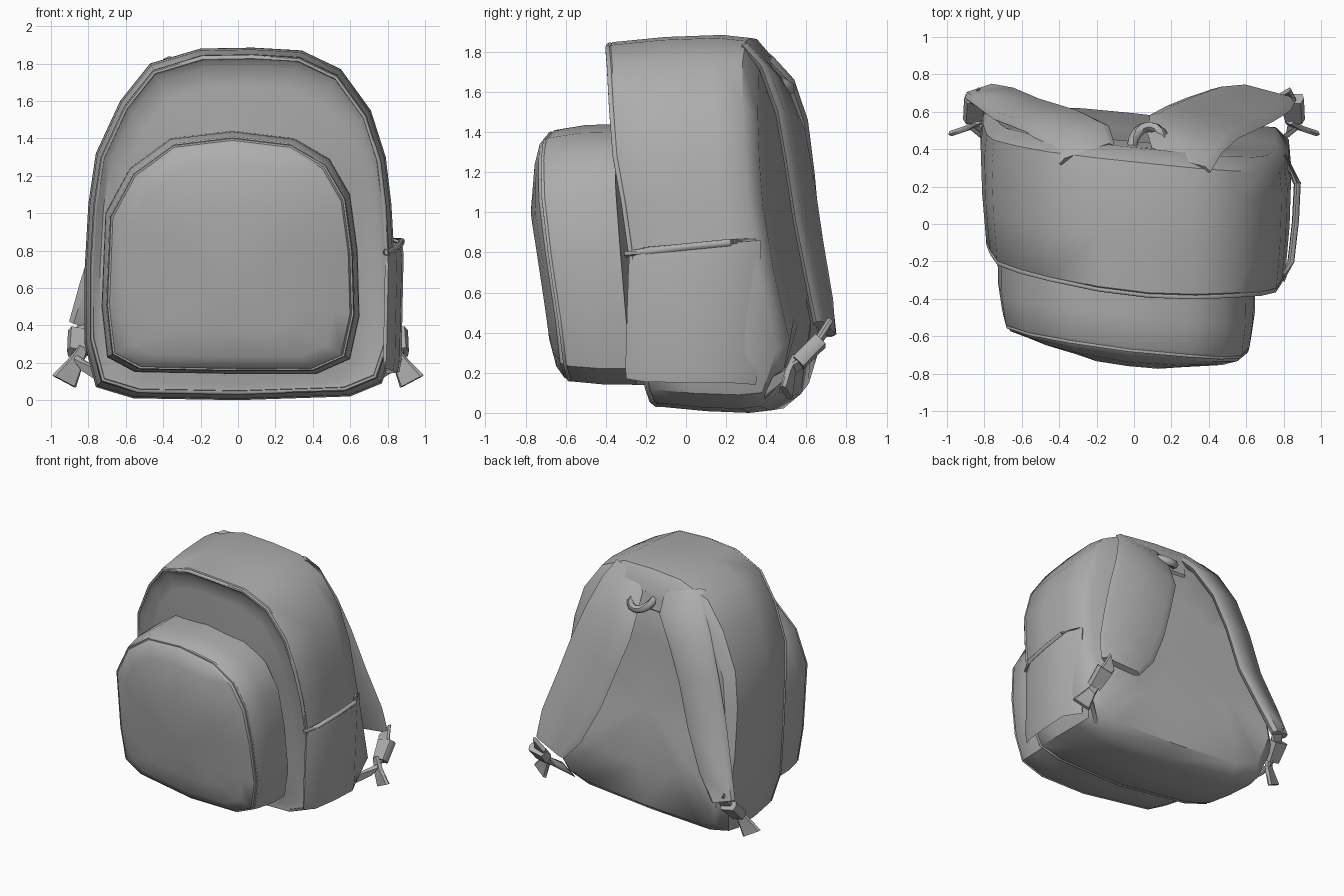
import bpy, bmesh, math
from mathutils import Vector

cube = bpy.data.objects.get("Cube")
if cube:
    bpy.data.objects.remove(cube)

grey = bpy.data.materials.new("grey_fabric")
grey.use_nodes = True
COLOR = (0.42, 0.42, 0.42, 1)
grey.diffuse_color = COLOR
bsdf = grey.node_tree.nodes["Principled BSDF"]
bsdf.inputs["Base Color"].default_value = COLOR
bsdf.inputs["Roughness"].default_value = 0.8


def finish(name, bm, angle=40):
    bmesh.ops.recalc_face_normals(bm, faces=bm.faces)
    mesh = bpy.data.meshes.new(name)
    bm.to_mesh(mesh)
    bm.free()
    mesh.materials.append(grey)
    obj = bpy.data.objects.new(name, mesh)
    bpy.context.collection.objects.link(obj)
    bpy.ops.object.select_all(action='DESELECT')
    obj.select_set(True)
    bpy.context.view_layer.objects.active = obj
    bpy.ops.object.shade_smooth_by_angle(angle=math.radians(angle))
    return obj


def lookup(table, z):
    """Piecewise linear value of a (z, value) table."""
    if z <= table[0][0]:
        return table[0][1]
    for (z0, a), (z1, b) in zip(table, table[1:]):
        if z <= z1:
            return a + (b - a) * (z - z0) / (z1 - z0)
    return table[-1][1]


def shell_point(x, z, t, front, back, bow):
    """Point between the slanted, bowed front and back of a padded shell."""
    y = lookup(front, z) * (1 - t) + lookup(back, z) * t
    return Vector((x, y - 0.105 * x + bow * (1 - t) * x * x, z))


def ring_points(outline, centre, t, s, shape):
    return [shell_point(centre[0] + (x - centre[0]) * s,
                        centre[1] + (z - centre[1]) * s, t, *shape) for x, z in outline]


def padded_shell(name, outline, centre, rings, shape):
    """Loft an outline through (depth, scale) rings and close both ends."""
    bm = bmesh.new()
    loops = [[bm.verts.new(p) for p in ring_points(outline, centre, t, s, shape)]
             for t, s in rings]
    n = len(outline)
    for a, b in zip(loops, loops[1:]):
        for i in range(n):
            bm.faces.new((a[i], a[(i + 1) % n], b[(i + 1) % n], b[i]))
    for loop, t in ((loops[0], rings[0][0]), (loops[-1], rings[-1][0])):
        hub = bm.verts.new(shell_point(centre[0], centre[1], t, *shape))
        for i in range(n):
            bm.faces.new((loop[i], loop[(i + 1) % n], hub))
    return finish(name, bm)


def strip(name, path, across, widths, thick, side=1):
    """Padded strip along a path; across is the direction of its width."""
    bm = bmesh.new()
    pts = [Vector((x * side, y, z)) for x, y, z in path]
    wide = Vector((across[0] * side, across[1], across[2])).normalized()
    loops = []
    for i, p in enumerate(pts):
        along = pts[min(i + 1, len(pts) - 1)] - pts[max(i - 1, 0)]
        up = along.cross(wide).normalized() * thick / 2
        w = wide * widths[i] / 2
        loops.append([bm.verts.new(p + w * a + up * b) for a, b in
                      ((-1, 0), (-0.8, 1), (0.8, 1), (1, 0), (0.8, -1), (-0.8, -1))])
    for a, b in zip(loops, loops[1:]):
        for i in range(6):
            j = (i + 1) % 6
            bm.faces.new((a[i], a[j], b[j], b[i]))
    bm.faces.new(loops[0])
    bm.faces.new(loops[-1])
    return finish(name, bm, 50)


def cord(name, points, radius, closed=True):
    """Thin round piping through the points."""
    bm = bmesh.new()
    n, loops = len(points), []
    for i, p in enumerate(points):
        a = points[i - 1] if closed or i else p
        b = points[(i + 1) % n] if closed or i < n - 1 else p
        d = (b - a).normalized()
        u = d.orthogonal() if abs(d.y) > 0.9 else d.cross(Vector((0, 1, 0)))
        u.normalize()
        v = d.cross(u)
        loops.append([bm.verts.new(p + (u * math.cos(k * math.tau / 6) + v * math.sin(k * math.tau / 6)) * radius)
                      for k in range(6)])
    for i in range(n if closed else n - 1):
        a, b = loops[i], loops[(i + 1) % n]
        for k in range(6):
            j = (k + 1) % 6
            bm.faces.new((a[k], a[j], b[j], b[k]))
    return finish(name, bm, 60)


# Main compartment
body_outline = [(-0.56, 0.01), (-0.76, 0.07), (-0.82, 0.3), (-0.82, 0.7), (-0.8, 1.05),
                (-0.76, 1.32), (-0.63, 1.6), (-0.47, 1.8), (-0.2, 1.88), (0.08, 1.885),
                (0.34, 1.87), (0.55, 1.77), (0.71, 1.55), (0.79, 1.3), (0.82, 1.05),
                (0.84, 0.7), (0.84, 0.3), (0.77, 0.09), (0.6, 0.02), (0, 0)]
body_shape = ([(0, -0.1), (0.08, -0.2), (0.2, -0.26), (0.85, -0.32), (1.35, -0.4), (1.9, -0.38)],
              [(0, 0.42), (0.3, 0.54), (0.9, 0.41), (1.3, 0.37), (1.9, 0.33)], 0.19)
body_centre = (0.01, 0.85)
padded_shell("main_compartment", body_outline, body_centre,
             [(0.07, 0.5), (0.07, 0.8), (0.05, 0.9), (0, 0.94), (0.03, 0.965),
              (0.4, 0.99), (0.8, 1), (1.0, 0.985), (1.1, 0.9), (1.1, 0.5)], body_shape)
cord("front_piping", ring_points(body_outline, body_centre, 0.01, 0.95, body_shape), 0.014)

# Front pocket
pocket_outline = [(-0.55, 0.15), (-0.7, 0.23), (-0.73, 0.5), (-0.71, 1.0), (-0.58, 1.24),
                  (-0.36, 1.4), (-0.03, 1.44), (0.3, 1.4), (0.49, 1.29), (0.6, 1.1),
                  (0.64, 0.8), (0.65, 0.45), (0.6, 0.22), (0.42, 0.14), (0, 0.14)]
pocket_shape = ([(0.13, -0.58), (0.25, -0.65), (1.0, -0.76), (1.3, -0.74), (1.47, -0.67)],
                [(0.13, -0.2), (1.47, -0.32)], 0.25)
pocket_centre = (-0.04, 0.6)
padded_shell("front_pocket", pocket_outline, pocket_centre,
             [(-0.01, 0.5), (0, 0.8), (0.01, 0.925), (0.1, 0.965), (0.5, 0.995), (1, 1)], pocket_shape)
cord("pocket_piping", ring_points(pocket_outline, pocket_centre, 0.06, 0.945, pocket_shape), 0.01)

# Shoulder straps: the left one lies broad and slack, the right one narrow
strip("left_shoulder_strap",
      [(0.26, 0.32, 1.8), (0.27, 0.43, 1.68), (0.32, 0.52, 1.45), (0.41, 0.565, 1.2),
       (0.51, 0.61, 0.9), (0.63, 0.665, 0.6), (0.71, 0.69, 0.42)],
      (0.9, -0.24, 0.22), [0.32, 0.42, 0.5, 0.51, 0.5, 0.45, 0.32], 0.05)
strip("right_shoulder_strap",
      [(-0.25, 0.37, 1.79), (-0.3, 0.47, 1.68), (-0.42, 0.54, 1.48), (-0.52, 0.575, 1.22),
       (-0.61, 0.605, 0.9), (-0.73, 0.67, 0.6), (-0.82, 0.7, 0.4)],
      (-0.9, -0.3, 0.22), [0.32, 0.36, 0.33, 0.31, 0.3, 0.25, 0.18], 0.06)

for side, label in ((1, "left"), (-1, "right")):
    # Lower webbing, buckle and dangling tail
    strip(label + "_webbing",
          [(0.8, 0.7, 0.42), (0.86, 0.6, 0.27), (0.85, 0.5, 0.2), (0.74, 0.42, 0.13)],
          (0.5, 0.3, 0.7), [0.14, 0.1, 0.11, 0.16], 0.03, side)
    strip(label + "_buckle", [(0.84, 0.67, 0.36), (0.86, 0.56, 0.25)],
          (1, 0, 0.2), [0.14, 0.11], 0.07, side)
    strip(label + "_webbing_tail",
          [(0.83, 0.55, 0.28), (0.87, 0.52, 0.2), (0.93, 0.5, 0.1)],
          (0.75, -0.25, 0.4), [0.05, 0.09, 0.15], 0.03, side)

# Open side pocket with a gathered hem, on one side only
strip("side_pocket",
      [(0.79, -0.29, 0.48), (0.835, -0.2, 0.48), (0.86, 0.02, 0.49),
       (0.87, 0.22, 0.5), (0.8, 0.36, 0.5)],
      (0.02, 0.03, 1), [0.62, 0.65, 0.68, 0.7, 0.72], 0.02)
cord("side_pocket_hem",
     [Vector(p) for p in ((0.79, -0.3, 0.79), (0.84, -0.2, 0.81), (0.865, 0.02, 0.83),
                          (0.875, 0.22, 0.85), (0.8, 0.34, 0.86))], 0.018, False)

# Carrying loop between the straps
arc = [Vector((0.08 + 0.09 * math.cos(a), 0.41 + 0.11 * math.sin(a), 1.68 - 0.06 * math.sin(a)))
       for a in (k * math.pi / 8 for k in range(9))]
cord("carry_loop", arc, 0.03, False)
strip("loop_anchor", [(-0.12, 0.41, 1.66), (0.2, 0.38, 1.66)], (0, -0.25, 1), [0.14, 0.14], 0.06)
